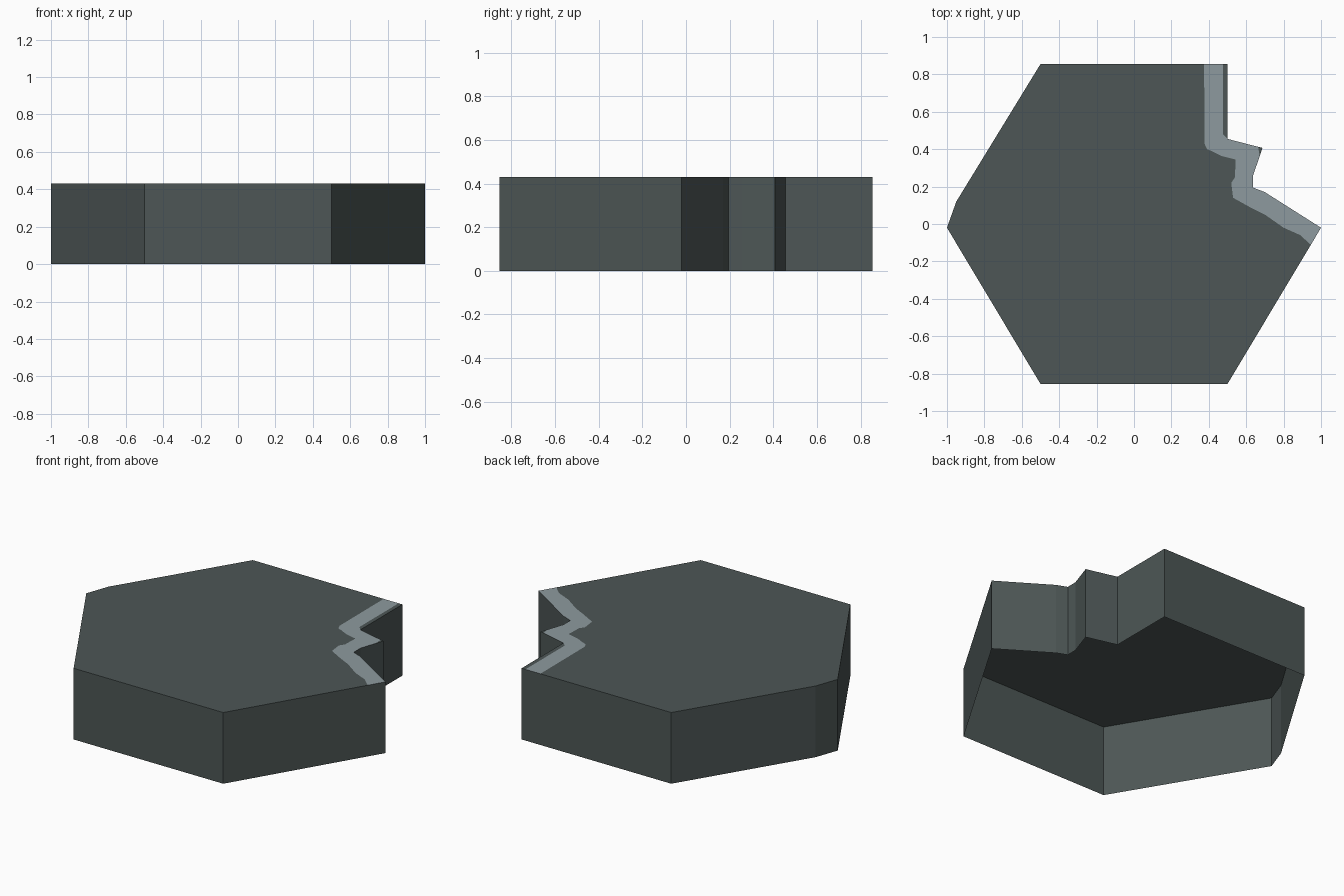
import bpy, bmesh

if "Cube" in bpy.data.objects:
    bpy.data.objects.remove(bpy.data.objects["Cube"])

H = 0.43  # tile height


def material(name, rgb):
    m = bpy.data.materials.new(name)
    m.diffuse_color = (*rgb, 1.0)
    m.use_nodes = True
    m.node_tree.nodes["Principled BSDF"].inputs["Base Color"].default_value = m.diffuse_color
    return m


dark = material("dark slate", (0.074, 0.094, 0.092))
pale = material("pale grey", (0.27, 0.323, 0.342))

# Hexagon corners, counter-clockwise from the front right to the right tip
hex_front = [(-0.95, 0.12), (-1.0, -0.02), (-0.5, -0.855), (0.5, -0.855)]
tip = (1.0, -0.02)

# Broken edge of the tile, from the right tip to the back
broken = [(0.70, 0.17), (0.637, 0.195), (0.637, 0.26), (0.687, 0.407),
          (0.50, 0.455), (0.50, 0.855)]
outline = [(-0.5, 0.855)] + hex_front + [tip] + broken

# Inner, slightly ragged border of the pale strip, from the right edge to the back
inner = [(0.945, -0.112), (0.89, -0.06), (0.80, -0.02), (0.70, 0.05), (0.62, 0.09),
         (0.53, 0.14), (0.52, 0.22), (0.54, 0.25), (0.543, 0.345), (0.47, 0.363),
         (0.42, 0.388), (0.39, 0.40), (0.377, 0.43), (0.375, 0.855)]

# Outer border of the pale strip, leaving two dark slivers at the rim
sliver_a = [(0.672, 0.363), (0.664, 0.4125)]
sliver_b = [(0.475, 0.48), (0.475, 0.855)]
outer = [tip] + broken[:3] + sliver_a + [broken[4]] + sliver_b

bm = bmesh.new()
verts = {}


def vert(p, z):
    key = (p[0], p[1], z)
    if key not in verts:
        verts[key] = bm.verts.new(key)
    return verts[key]


def top_face(points, index):
    bm.faces.new([vert(p, H) for p in points]).material_index = index


# Top surface: main area, pale strip along the break, dark slivers
top_face([(-0.5, 0.855)] + hex_front + inner, 0)
top_face(outer + inner[::-1], 1)
top_face([sliver_a[0], broken[3], sliver_a[1]], 0)
top_face([broken[4], broken[5], sliver_b[1], sliver_b[0]], 0)

# Side walls, open underneath
for a, b in zip(outline, outline[1:] + outline[:1]):
    bm.faces.new([vert(a, 0), vert(b, 0), vert(b, H), vert(a, H)])

mesh = bpy.data.meshes.new("broken_hex_tile")
bm.to_mesh(mesh)
bm.free()
mesh.materials.append(dark)
mesh.materials.append(pale)
tile = bpy.data.objects.new("broken_hex_tile", mesh)
bpy.context.collection.objects.link(tile)
